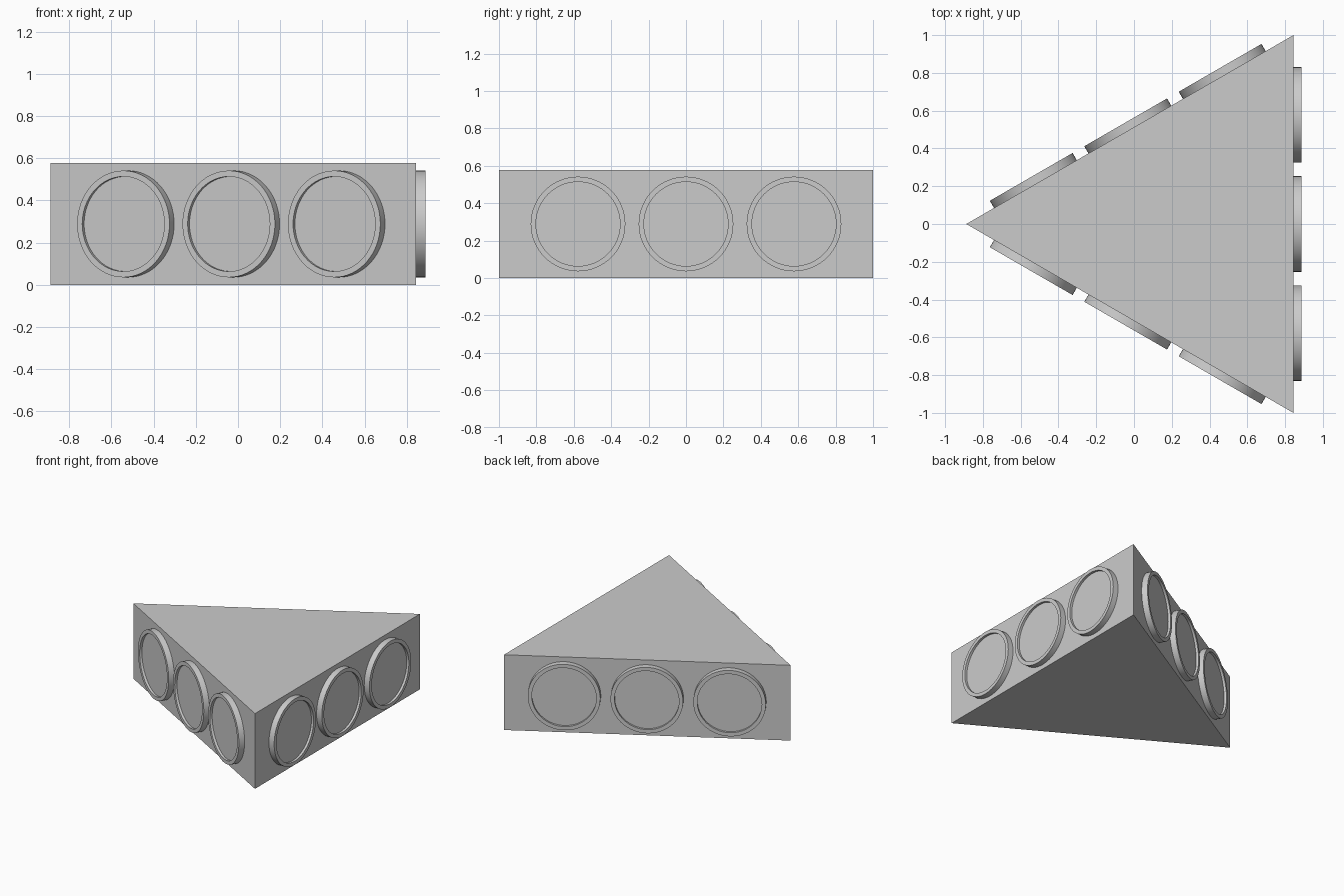
import bpy, bmesh, math
from mathutils import Matrix, Vector

cube = bpy.data.objects.get("Cube")
if cube:
    bpy.data.objects.remove(cube, do_unlink=True)

HALF = 1.0                         # half the side of the triangle
APOTHEM = HALF / math.sqrt(3)      # centre to side face, also the body height
HEIGHT = APOTHEM
THICK = 0.044                      # how far the discs stand out
RECESS = 0.018                     # depth of the dished disc face
OUTER, RIM = 0.253, 0.028
CENTRE = Vector(((APOTHEM - THICK) / 2 + 0.022, 0, 0))
CENTRE.x = (3 * APOTHEM - THICK) / 2 - APOTHEM

grey = bpy.data.materials.new("light_grey")
grey.use_nodes = True
colour = (0.6, 0.6, 0.6, 1)
grey.diffuse_color = colour
grey.node_tree.nodes["Principled BSDF"].inputs["Base Color"].default_value = colour


def finish(name, bm, smooth=False):
    mesh = bpy.data.meshes.new(name)
    bmesh.ops.recalc_face_normals(bm, faces=bm.faces)
    bm.to_mesh(mesh)
    bm.free()
    mesh.materials.append(grey)
    obj = bpy.data.objects.new(name, mesh)
    bpy.context.collection.objects.link(obj)
    if smooth:
        bpy.ops.object.select_all(action='DESELECT')
        obj.select_set(True)
        bpy.context.view_layer.objects.active = obj
        bpy.ops.object.shade_smooth_by_angle(angle=math.radians(30))
    return obj


# Triangular body
bm = bmesh.new()
corners = [Matrix.Rotation(math.radians(a), 3, 'Z') @ Vector((2 * APOTHEM, 0, 0)) + CENTRE
           for a in (60, 180, 300)]
base = bm.faces.new([bm.verts.new(c) for c in corners])
top = bmesh.ops.extrude_face_region(bm, geom=[base])["geom"]
bmesh.ops.translate(bm, verts=[v for v in top if isinstance(v, bmesh.types.BMVert)],
                    vec=(0, 0, HEIGHT))
bm.faces.ensure_lookup_table()
if not any(all(v.co.z == 0 for v in f.verts) for f in bm.faces):
    bm.faces.new([v for v in bm.verts if v.co.z == 0])
finish("triangular_body", bm)


# Disc with a raised rim and a shallow dished face, pointing along +x
def rimmed_disc(name, side_angle, offset):
    bm = bmesh.new()
    bmesh.ops.create_cone(bm, cap_ends=True, segments=64, radius1=OUTER, radius2=OUTER,
                          depth=THICK)
    face = max(bm.faces, key=lambda f: f.calc_center_median().z)
    bmesh.ops.inset_region(bm, faces=[face], thickness=RIM)
    dish = bmesh.ops.extrude_face_region(bm, geom=[face])["geom"]
    bmesh.ops.translate(bm, verts=[v for v in dish if isinstance(v, bmesh.types.BMVert)],
                        vec=(0, 0, -RECESS))
    if face.is_valid:
        bmesh.ops.delete(bm, geom=[face], context='FACES_ONLY')
    place = (Matrix.Translation(CENTRE) @ Matrix.Rotation(side_angle, 4, 'Z')
             @ Matrix.Translation((APOTHEM + THICK / 2, offset, HEIGHT / 2))
             @ Matrix.Rotation(math.pi / 2, 4, 'Y'))
    bm.transform(place)
    finish(name, bm, smooth=True)


# Three discs on each of the three sides
for side, angle in (("left", 0), ("back", 120), ("front", 240)):
    for i in (-1, 0, 1):
        rimmed_disc(f"{side}_disc_{i + 2}", math.radians(angle), i * APOTHEM)
